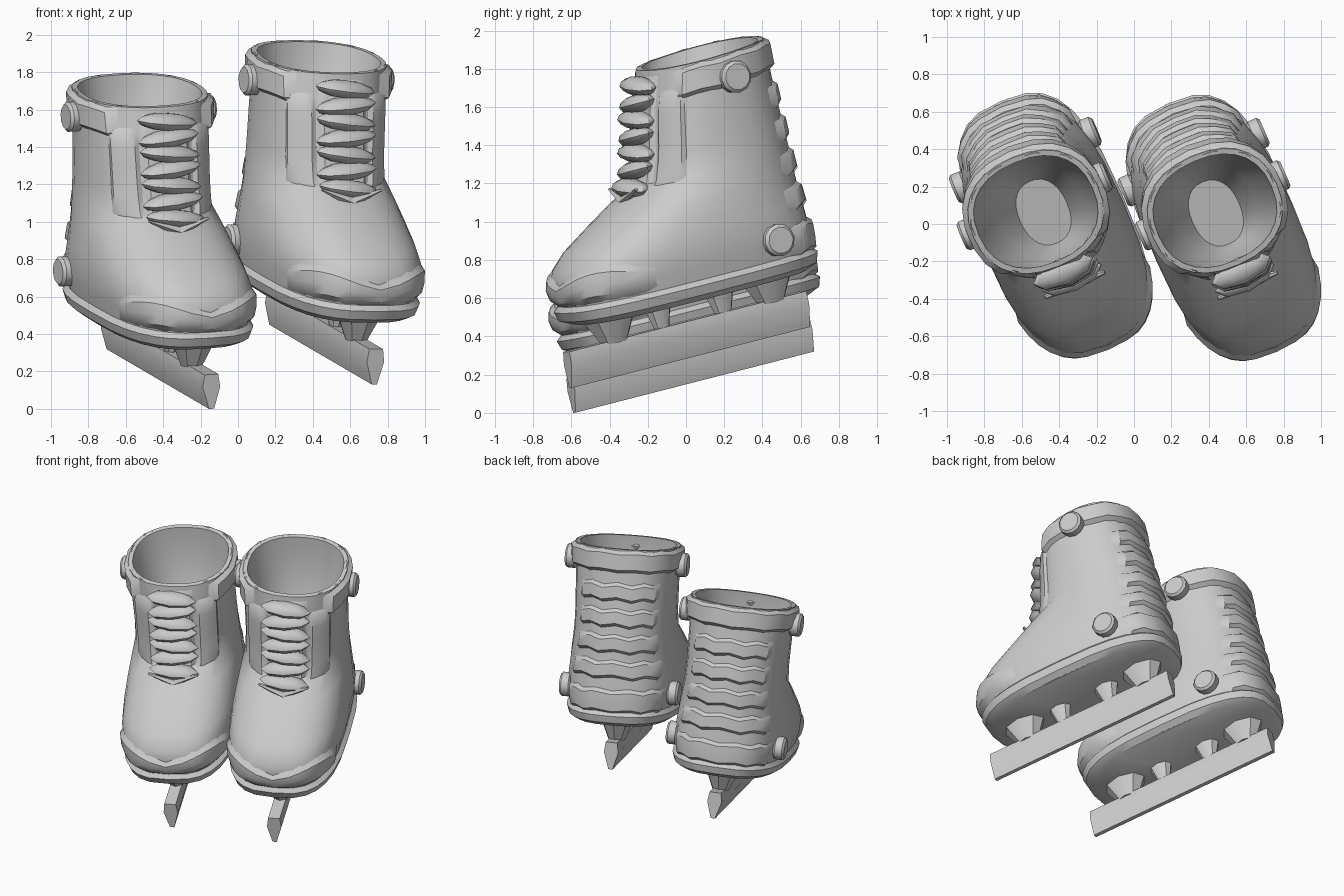
import bpy, bmesh
from math import sin, cos, pi, radians
from mathutils import Matrix, Vector

if "Cube" in bpy.data.objects:
    bpy.data.objects.remove(bpy.data.objects["Cube"])

# Boot outline by height: z, front y, back y, half width, squareness
PROFILE = [
    (0.38, -0.62, 0.76, 0.36, 2.9), (0.50, -0.65, 0.77, 0.385, 2.9),
    (0.60, -0.62, 0.77, 0.395, 2.8), (0.68, -0.54, 0.77, 0.39, 2.6),
    (0.77, -0.40, 0.77, 0.38, 2.4), (0.86, -0.25, 0.77, 0.365, 2.3),
    (0.95, -0.08, 0.77, 0.35, 2.2), (1.08, -0.03, 0.76, 0.345, 2.3),
    (1.30, 0.02, 0.75, 0.35, 2.3), (1.52, 0.09, 0.745, 0.36, 2.3)]


def surf(a, z, off=0.0):
    """Point on the boot surface; a = 0 is the front, pi the heel."""
    zc = min(max(z, PROFILE[0][0]), PROFILE[-1][0])
    for p, q in zip(PROFILE, PROFILE[1:]):
        if zc <= q[0]:
            break
    t = (zc - p[0]) / (q[0] - p[0])
    yf, yb, w, e = [p[i] + (q[i] - p[i]) * t for i in range(1, 5)]
    s, c = sin(a), cos(a)
    sx = (1 if s >= 0 else -1) * abs(s) ** (2 / e)
    cy = (1 if c >= 0 else -1) * abs(c) ** (2 / e)
    y = (yf + yb) / 2 - ((yb - yf) / 2 + off) * cy
    tilt = 0.05 * (y - 0.1) if z > 1.34 else 0
    return Vector(((w + off) * sx, y, z + tilt))


def finish(name, bm, M):
    bmesh.ops.recalc_face_normals(bm, faces=bm.faces)
    me = bpy.data.meshes.new(name)
    bm.to_mesh(me)
    bm.free()
    ob = bpy.data.objects.new(name, me)
    ob.matrix_world = M
    bpy.context.collection.objects.link(ob)
    return ob


def loft(name, M, rows, closed=True, caps=(False, False)):
    bm = bmesh.new()
    vs = [[bm.verts.new(p) for p in r] for r in rows]
    n = len(rows[0])
    for r, s in zip(vs, vs[1:]):
        for i in range(n if closed else n - 1):
            j = (i + 1) % n
            bm.faces.new((r[i], r[j], s[j], s[i]))
    if caps[0]:
        bm.faces.new(vs[0])
    if caps[1]:
        bm.faces.new(vs[-1])
    return finish(name, bm, M)


def ring(z, off=0.0, k=1.0, cy=0.22, n=28):
    pts = [surf(2 * pi * i / n, z, off) for i in range(n)]
    return [Vector((p.x * k, cy + (p.y - cy) * k, p.z)) for p in pts]


def panel(name, M, a0, a1, z0, z1, off, steps=12, rows=1, wave=0.0, peak=0.0):
    """Raised panel hugging the boot between two angles and two heights."""
    lip = min(0.03, (z1 - z0) / 3)
    lev = [(z0, -0.01)]
    lev += [(z0 + lip + (z1 - z0 - 2 * lip) * k / rows, off) for k in range(rows + 1)]
    lev += [(z1, -0.01)]
    grid = []
    for z, o in lev:
        row = []
        for i in range(steps + 1):
            a = a0 + (a1 - a0) * i / steps
            edge = i in (0, steps)
            lift = peak * (z - z0) / (z1 - z0) * abs(sin(2 * pi * i / steps))
            row.append(surf(a, z + lift + wave * (-1) ** i, -0.01 if edge else o))
        grid.append(row)
    return loft(name, M, grid, closed=False)


def skate(side, M):
    # Outer shell, rim and funnel-shaped lining down to the footbed
    rows = [ring(p[0]) for p in PROFILE]
    rows += [ring(1.52, -0.03), ring(1.35, -0.04, 0.95), ring(1.10, -0.05, 0.75),
             ring(0.90, -0.06, 0.45)]
    loft(side + "_boot_shell", M, rows, caps=(False, True))

    # Sole with projecting edge
    sole = [[Vector((p.x, p.y, z)) for p in ring(0.40, o, k, 0.07)]
            for z, o, k in ((0.31, 0, 0.93), (0.34, 0.015, 1), (0.39, 0.03, 1), (0.42, 0, 1))]
    loft(side + "_sole", M, sole, caps=(True, True))

    # Toe cap with a low lobe on each side, heel counter, cuff
    panel(side + "_toe_cap", M, -1.3, 1.3, 0.41, 0.54, 0.022, 16, 2, 0, 0.09)
    panel(side + "_heel_counter", M, pi - 1.0, pi + 1.0, 0.40, 0.58, 0.025, 10, 2, 0.008)
    panel(side + "_cuff", M, 0.6, 2 * pi - 0.6, 1.35, 1.52, 0.03, 18, 1, 0.004)

    # Straps wrapped across the back of the shaft
    for k, z in enumerate((0.64, 0.82, 1.00, 1.18)):
        panel(f"{side}_back_strap_{k}", M, pi - 0.95, pi + 0.95, z, z + 0.14, 0.022, 8, 1, 0.01)

    # Tongue and lace flaps
    panel(side + "_tongue", M, -0.40, 0.40, 0.92, 1.50, 0.015, 6, 5)
    for s in (-1, 1):
        a = sorted((s * 0.36, s * 0.95))
        panel(f"{side}_lace_flap_{s}", M, a[0], a[1], 0.93, 1.42, 0.015, 6, 5)

    # Laces: flattened faceted bars
    for k in range(7):
        z = 0.94 + 0.085 * k
        bm = bmesh.new()
        bmesh.ops.create_uvsphere(bm, u_segments=8, v_segments=6, radius=1)
        tilt = Matrix.Rotation(radians(6 * (-1) ** k), 4, 'Y')
        pos = surf(0, z) + Vector((0, -0.03, 0))
        bm.transform(Matrix.Translation(pos) @ tilt @ Matrix.Diagonal((0.175, 0.075, 0.048, 1)))
        finish(f"{side}_lace_{k}", bm, M)

    # Bow loops at the bottom of the lacing
    for s in (-1, 1):
        bm = bmesh.new()
        bmesh.ops.create_cone(bm, cap_ends=True, segments=6, radius1=0.045, radius2=0.01, depth=0.2)
        bm.transform(Matrix.Translation((s * 0.08, -0.17, 0.91)) @
                     Matrix.Rotation(s * radians(70), 4, 'Y') @ Matrix.Diagonal((0.7, 1, 1, 1)))
        finish(f"{side}_lace_loop_{s}", bm, M)

    # Round studs at ankle and cuff, both sides
    for s in (-1, 1):
        for nm, y, z, x in (("cuff", 0.42, 1.41, 0.385), ("heel", 0.47, 0.52, 0.375)):
            bm = bmesh.new()
            bmesh.ops.create_cone(bm, cap_ends=True, segments=12, radius1=0.085,
                                  radius2=0.085, depth=0.08)
            rim = [e for e in bm.edges if any(len(f.verts) > 4 for f in e.link_faces)]
            bmesh.ops.bevel(bm, geom=rim, offset=0.015, segments=1, affect='EDGES')
            bm.transform(Matrix.Translation((s * x, y, z)) @ Matrix.Rotation(pi / 2, 4, 'Y'))
            finish(f"{side}_{nm}_stud_{s}", bm, M)

    # Blade runner: tapered section, slightly raked ends
    sec = [(-0.015, 0), (0.015, 0), (0.05, 0.12), (0.04, 0.19), (-0.04, 0.19), (-0.05, 0.12)]
    ends = [[Vector((x, y + r * z, z)) for x, z in sec] for y, r in ((-0.70, 0.1), (0.70, 0.05))]
    loft(side + "_blade", M, ends, caps=(True, True))

    # Posts between blade and sole, stretched along the blade
    for k, (y, r) in enumerate(((-0.40, 0.15), (-0.12, 0.08), (0.24, 0.09), (0.52, 0.15))):
        bm = bmesh.new()
        bmesh.ops.create_cone(bm, cap_ends=True, segments=8, radius1=r * 0.45, radius2=r, depth=0.17)
        bm.transform(Matrix.Translation((0, y, 0.26)) @ Matrix.Diagonal((0.85, 1.1, 1, 1)))
        finish(f"{side}_blade_post_{k}", bm, M)


# Two matching skates, toes turned aside and tipped down; the left one leans outward
TURN = Matrix.Rotation(radians(23.7), 4, 'Z') @ Matrix.Rotation(radians(13.2), 4, 'X')
LEAN = Matrix.Rotation(radians(-3.5), 4, 'Y')
skate("right", Matrix.Translation((0.455, 0.02, 0.29)) @ TURN)
skate("left", Matrix.Translation((-0.415, 0.04, 0.16)) @ TURN @ LEAN @ Matrix.Diagonal((1, 1, 0.97, 1)))

for ob in bpy.context.collection.objects:
    ob.select_set(True)
    bpy.context.view_layer.objects.active = ob
bpy.ops.object.shade_smooth_by_angle(angle=radians(35))
